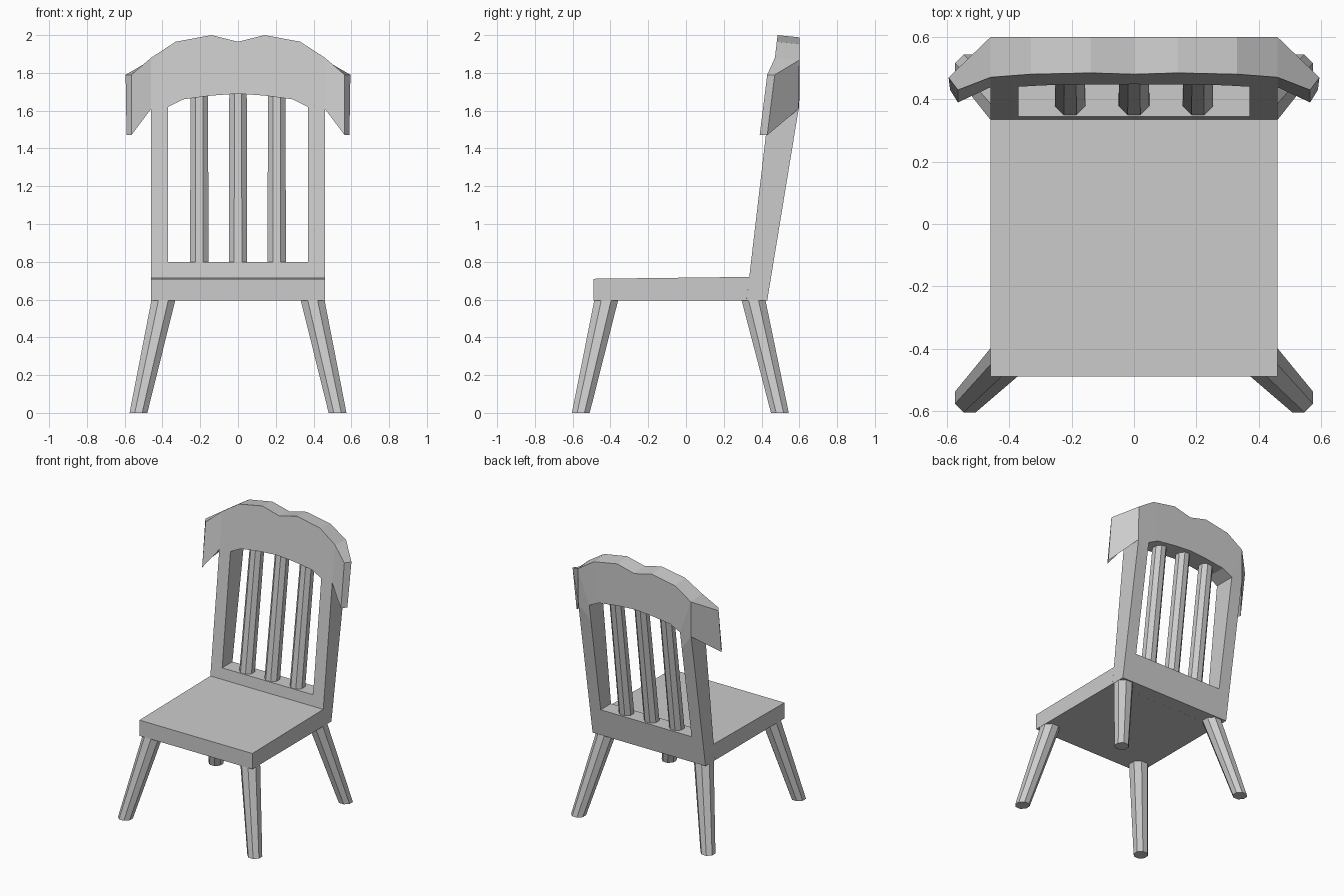
import bpy, bmesh, math
from mathutils import Vector

if "Cube" in bpy.data.objects:
    bpy.data.objects.remove(bpy.data.objects["Cube"])


def make(name, verts, faces):
    me = bpy.data.meshes.new(name)
    me.from_pydata(verts, [], faces)
    bm = bmesh.new()
    bm.from_mesh(me)
    bmesh.ops.recalc_face_normals(bm, faces=bm.faces)
    bm.to_mesh(me)
    bm.free()
    ob = bpy.data.objects.new(name, me)
    bpy.context.collection.objects.link(ob)
    return ob


def rod(name, p0, p1, r0, r1):
    """Tapered eight-sided rod with horizontal ends."""
    verts = []
    for p, r in ((p0, r0), (p1, r1)):
        for i in range(8):
            a = math.radians(22.5 + 45 * i)
            verts.append(Vector(p) + Vector((r * math.cos(a), r * math.sin(a), 0)))
    faces = [(i, (i + 1) % 8, (i + 1) % 8 + 8, i + 8) for i in range(8)]
    make(name, verts, faces + [tuple(range(8)), tuple(range(8, 16))])


# Seat: side profile stretched across x
profile = [(-.49, .595), (-.49, .71), (.335, .72), (.32, .595)]
make("seat", [(x, y, z) for x in (-.46, .46) for y, z in profile],
     [(i, (i + 1) % 4, (i + 1) % 4 + 4, i + 4) for i in range(4)]
     + [(0, 1, 2, 3), (4, 5, 6, 7)])

# Back frame: outline and opening, mirrored, between two leaning surfaces
outer = [(0, .595), (.46, .595), (.46, 1.61), (.46, 1.88), (.33, 1.965), (.14, 2.0), (0, 1.965)]
inner = [(0, .8), (.37, .8), (.37, 1.5), (.37, 1.62), (.29, 1.66), (.14, 1.68), (0, 1.69)]


def mirrored(half):
    return half + [(-x, z) for x, z in half[-2:0:-1]]


def front_y(z):
    return .335 + .117 * (z - .72)


def rear_y(z):
    return min(.43 + .164 * (z - .595), .6)


loops = [mirrored(outer), mirrored(inner)]
n = len(loops[0])
verts = []
for loop in loops:
    verts += [(x, front_y(z), z) for x, z in loop]
for loop in loops:
    verts += [(x, rear_y(z), z - (.012 if z > 1.8 else 0)) for x, z in loop]
faces = []
for i in range(n):
    j = (i + 1) % n
    for a, b in ((0, n), (n, 3 * n), (3 * n, 2 * n), (2 * n, 0)):
        faces.append((a + i, a + j, b + j, b + i))
make("back_frame", verts, faces)

# Wings at both ends of the crest rail
for s, side in ((-1, "left"), (1, "right")):
    pts = [(.46, front_y(1.61), 1.61), (.46, rear_y(1.61), 1.61),
           (.46, .6, 1.868), (.46, front_y(1.88), 1.88),
           (.565, .39, 1.47), (.59, .43, 1.47), (.595, .47, 1.79), (.565, .43, 1.79)]
    make("crest_wing_" + side, [(s * x, y, z) for x, y, z in pts],
         [(i, (i + 1) % 4, (i + 1) % 4 + 4, i + 4) for i in range(4)]
         + [(0, 1, 2, 3), (4, 5, 6, 7)])

# Back spindles
for i, x in enumerate((-.205, 0, .205)):
    rod(f"spindle_{i + 1}", (x, .398, .79), (x, .52, 1.71), .053, .05)

# Splayed legs
for s, side in ((-1, "left"), (1, "right")):
    rod("front_leg_" + side, (s * .527, -.557, 0), (s * .39, -.417, .62), .051, .069)
    rod("rear_leg_" + side, (s * .527, .497, 0), (s * .39, .352, .62), .051, .069)
